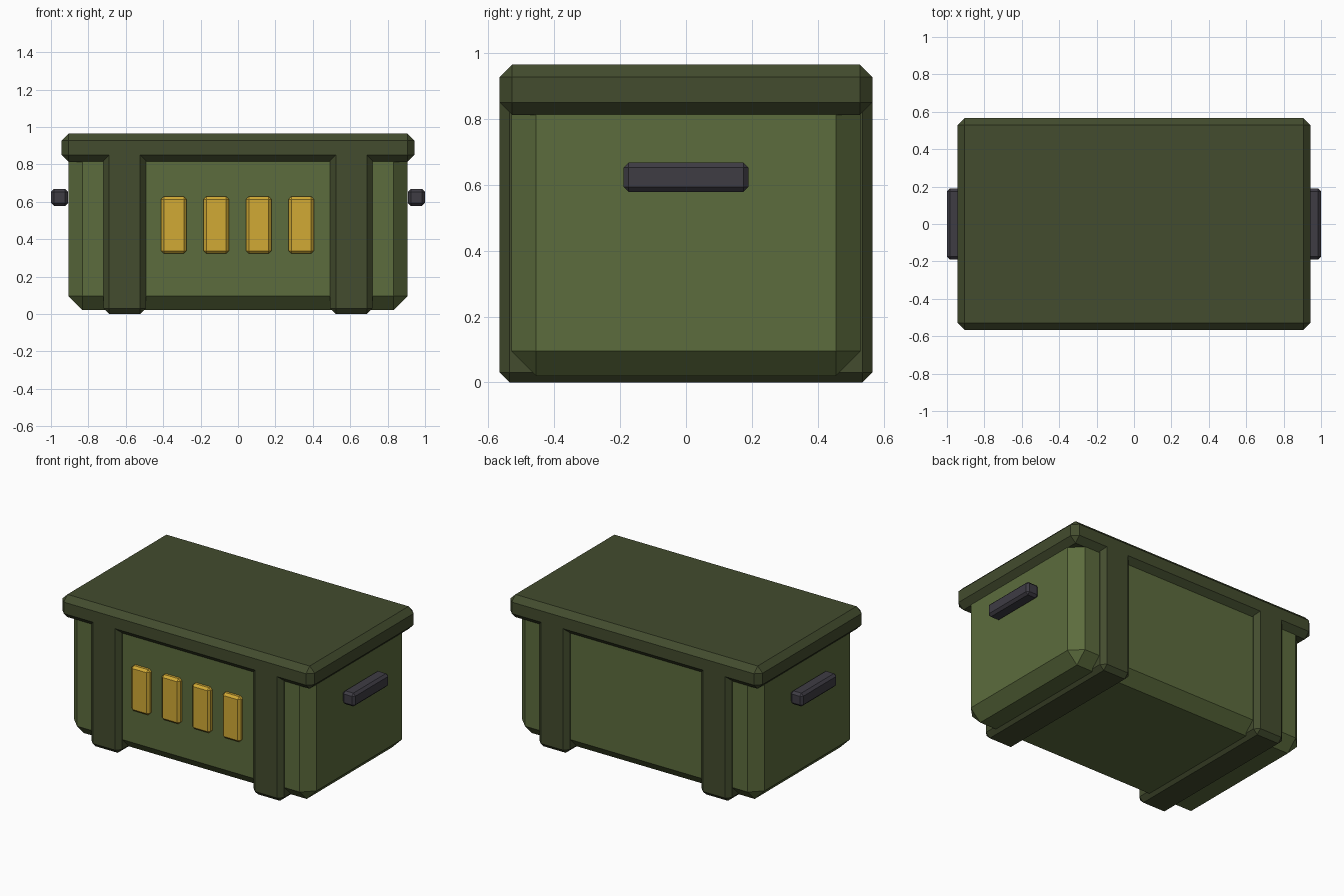
import bpy

cube = bpy.data.objects.get("Cube")
if cube:
    bpy.data.objects.remove(cube, do_unlink=True)


def linear(c):
    c /= 255
    return c / 12.92 if c <= 0.04045 else ((c + 0.055) / 1.055) ** 2.4


def make_material(name, rgb):
    mat = bpy.data.materials.new(name)
    mat.use_nodes = True
    color = tuple(linear(c) for c in rgb) + (1.0,)
    mat.diffuse_color = color
    mat.node_tree.nodes["Principled BSDF"].inputs["Base Color"].default_value = color
    return mat


def chamfered_box(name, low, high, chamfer, mat):
    """Box between two corners with every edge cut by a flat chamfer."""
    center = [(a + b) / 2 for a, b in zip(low, high)]
    bpy.ops.mesh.primitive_cube_add(size=1, location=center)
    obj = bpy.context.object
    obj.name = name
    obj.scale = [b - a for a, b in zip(low, high)]
    bpy.ops.object.transform_apply(location=False, rotation=False, scale=True)
    mod = obj.modifiers.new("chamfer", 'BEVEL')
    mod.width = chamfer
    mod.segments = 1
    mod.limit_method = 'NONE'
    obj.data.materials.append(mat)
    return obj


green = make_material("olive green", (92, 108, 61))
dark_green = make_material("dark olive", (67, 76, 46))
yellow = make_material("brass yellow", (209, 170, 53))
grey = make_material("dark grey", (62, 60, 68))

# Body and overhanging lid
chamfered_box("crate_body", (-0.907, -0.53, 0.02), (0.907, 0.53, 0.9), 0.075, green)
chamfered_box("lid", (-0.943, -0.566, 0.812), (0.943, 0.566, 0.965), 0.038, dark_green)

# Straps running under the body, and end handles
for side, s in (("left", 1), ("right", -1)):
    x = 0.606 * s
    chamfered_box(side + "_strap", (x - 0.113, -0.566, 0), (x + 0.113, 0.566, 0.93),
                  0.03, dark_green)
    x = 0.954 * s
    chamfered_box(side + "_handle", (x - 0.046, -0.19, 0.578), (x + 0.046, 0.19, 0.668),
                  0.016, grey)

# Row of plates on the front
for i in range(4):
    x = -0.343 + i * 0.227
    chamfered_box(f"front_plate_{i + 1}", (x - 0.068, -0.562, 0.322), (x + 0.068, -0.51, 0.628),
                  0.015, yellow)
